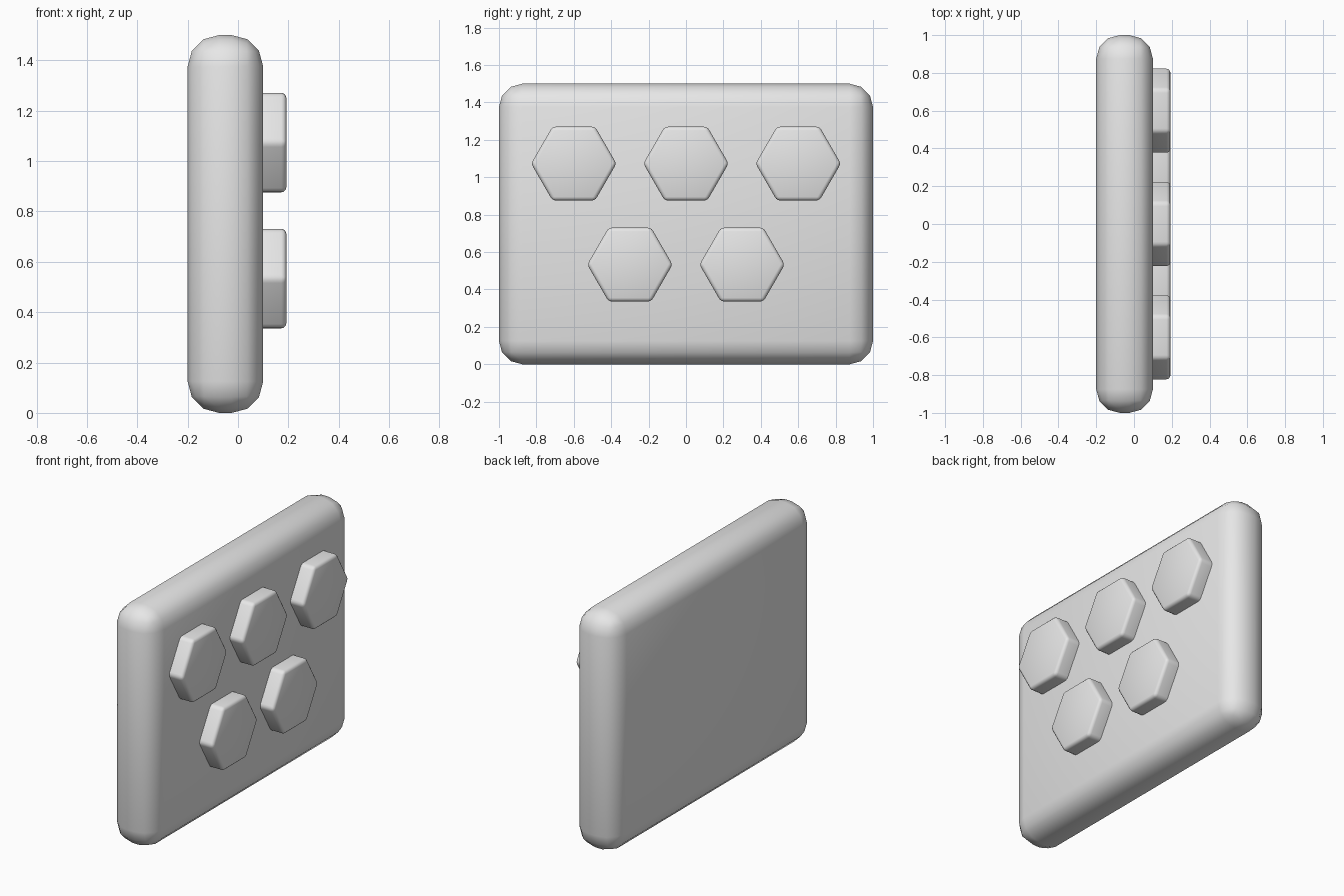
import bpy
import math

cube = bpy.data.objects.get("Cube")
if cube:
    bpy.data.objects.remove(cube, do_unlink=True)

GREY = (0.8, 0.8, 0.8, 1.0)
grey = bpy.data.materials.new("plain_grey")
grey.use_nodes = True
grey.diffuse_color = GREY
grey.node_tree.nodes["Principled BSDF"].inputs["Base Color"].default_value = GREY


def finish(obj, name, bevel, segments):
    """Name, colour, round and smooth one part."""
    obj.name = name
    obj.data.materials.append(grey)
    bpy.ops.object.transform_apply(location=False, rotation=True, scale=True)
    mod = obj.modifiers.new("rounding", "BEVEL")
    mod.width = bevel
    mod.segments = segments
    mod.limit_method = "ANGLE"
    bpy.ops.object.modifier_apply(modifier=mod.name)
    bpy.ops.object.shade_smooth_by_angle(angle=math.radians(30))


# Upright rounded slab
bpy.ops.mesh.primitive_cube_add(size=1, location=(-0.05, 0, 0.75))
slab = bpy.context.object
slab.scale = (0.3, 2.0, 1.5)
finish(slab, "slab", 0.125, 3)

# Hexagonal buttons in two staggered rows on the +x face
rows = {1.073: (-0.6, 0, 0.6), 0.533: (-0.3, 0.3)}
for z, row in rows.items():
    for y in row:
        bpy.ops.mesh.primitive_cylinder_add(
            vertices=6, radius=0.228, depth=0.19, location=(0.097, y, z),
            rotation=(0, math.pi / 2, 0))
        finish(bpy.context.object, "hex_button", 0.02, 3)
